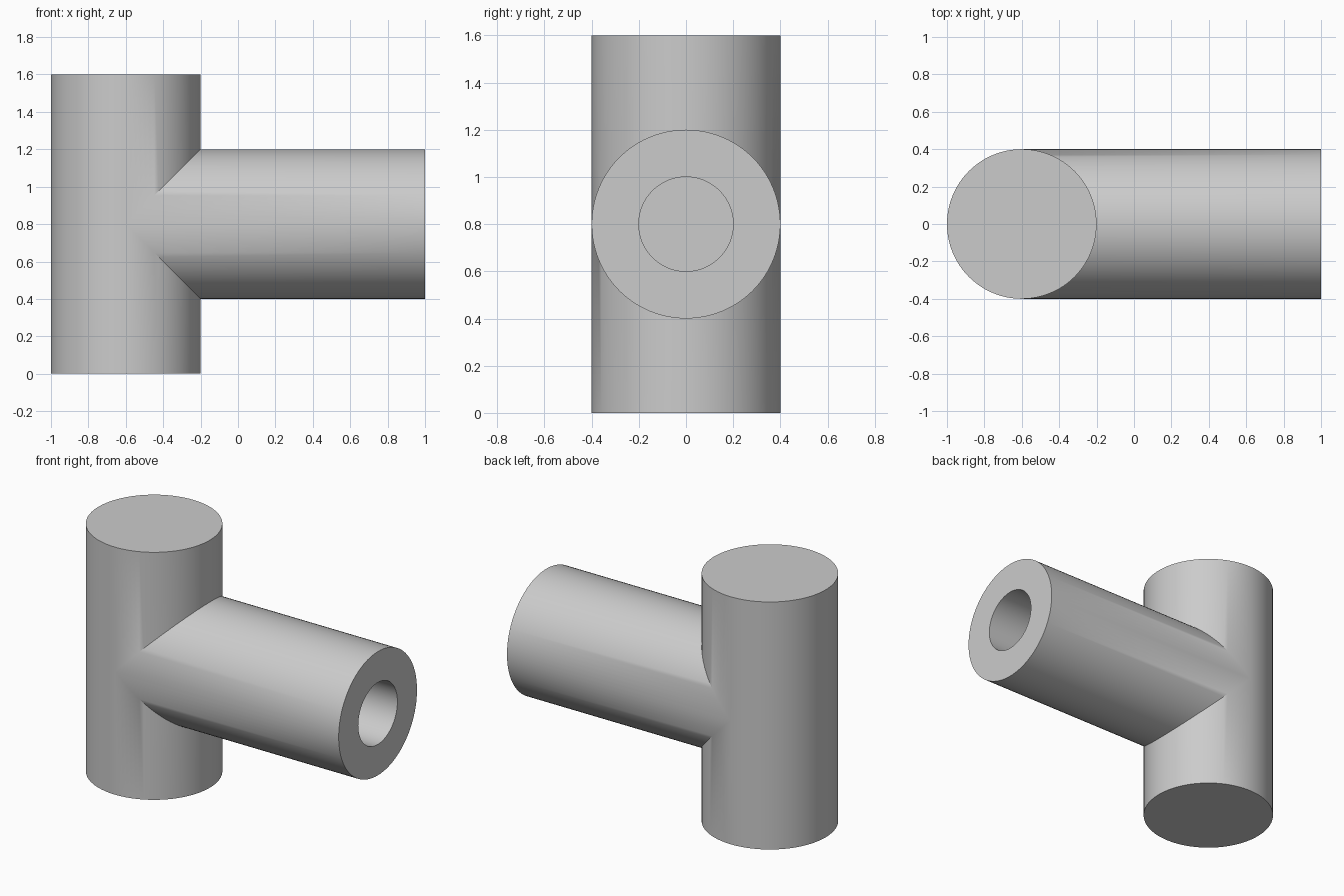
import bpy
from math import radians

if "Cube" in bpy.data.objects:
    bpy.data.objects.remove(bpy.data.objects["Cube"], do_unlink=True)

RADIUS, BORE = 0.4, 0.2
HEIGHT = 1.6
POST_X, END_X = -0.6, 1.0
BORE_END = -0.2

grey = bpy.data.materials.new("light_grey")
grey.use_nodes = True
colour = (0.6, 0.6, 0.6, 1)
grey.diffuse_color = colour
grey.node_tree.nodes["Principled BSDF"].inputs["Base Color"].default_value = colour


def cylinder(name, radius, depth, location, tilt=0):
    bpy.ops.mesh.primitive_cylinder_add(
        vertices=96, radius=radius, depth=depth,
        location=location, rotation=(0, radians(tilt), 0))
    part = bpy.context.object
    part.name = name
    part.data.materials.append(grey)
    return part


def along_x(name, radius, start, end):
    return cylinder(name, radius, end - start,
                    ((start + end) / 2, 0, HEIGHT / 2), 90)


def combine(target, tool, operation):
    mod = target.modifiers.new(tool.name, 'BOOLEAN')
    mod.operation, mod.solver, mod.object = operation, 'EXACT', tool
    bpy.context.view_layer.objects.active = target
    bpy.ops.object.modifier_apply(modifier=mod.name)
    bpy.data.objects.remove(tool, do_unlink=True)


# Upright post joined to a sideways branch of the same radius
tee = cylinder("tee_pipe", RADIUS, HEIGHT, (POST_X, 0, HEIGHT / 2))
combine(tee, along_x("branch", RADIUS, POST_X, END_X), 'UNION')

# Blind bore in the end of the branch
combine(tee, along_x("bore", BORE, BORE_END, END_X + 0.1), 'DIFFERENCE')

# Smooth walls, sharp rims
bpy.ops.object.select_all(action='DESELECT')
tee.select_set(True)
bpy.context.view_layer.objects.active = tee
bpy.ops.object.shade_smooth_by_angle(angle=radians(30))
